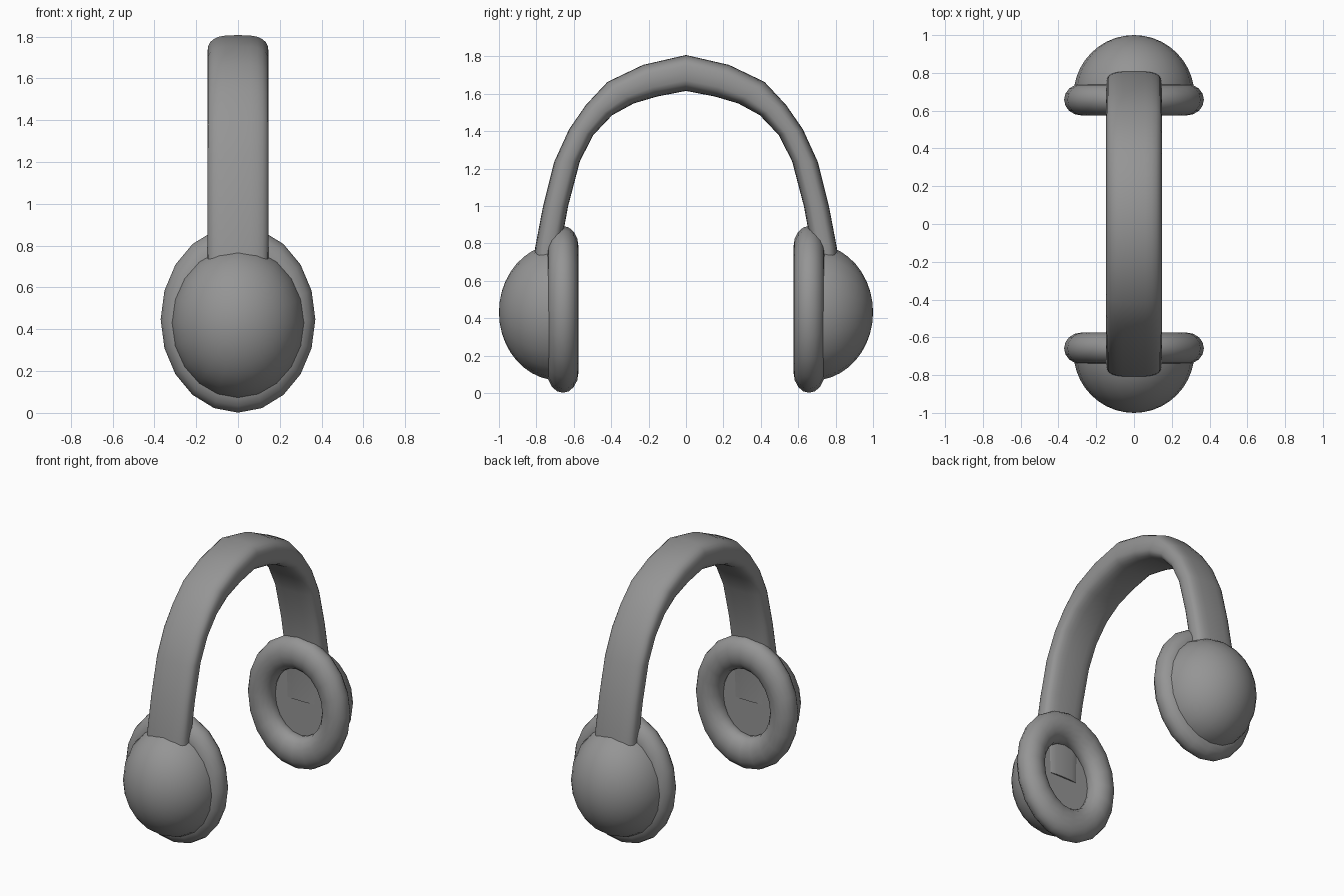
import bpy, bmesh
from math import sin, cos, pi, copysign

cube = bpy.data.objects.get("Cube")
if cube:
    bpy.data.objects.remove(cube, do_unlink=True)

grey = bpy.data.materials.new("plain_grey")
grey.use_nodes = True
colour = (0.3, 0.3, 0.3, 1)
grey.diffuse_color = colour
grey.node_tree.nodes["Principled BSDF"].inputs["Base Color"].default_value = colour

EAR_Z = 0.447


def finish(name, bm, angle):
    """Turn a bmesh into a smooth shaded object."""
    bmesh.ops.recalc_face_normals(bm, faces=bm.faces)
    mesh = bpy.data.meshes.new(name)
    bm.to_mesh(mesh)
    bm.free()
    mesh.materials.append(grey)
    obj = bpy.data.objects.new(name, mesh)
    bpy.context.collection.objects.link(obj)
    bpy.ops.object.select_all(action='DESELECT')
    obj.select_set(True)
    bpy.context.view_layer.objects.active = obj
    bpy.ops.object.shade_smooth_by_angle(angle=angle)


def loft(bm, rings, closed):
    """Skin a list of vertex loops; join the ends when closed."""
    loops = [[bm.verts.new(p) for p in ring] for ring in rings]
    pairs = list(zip(loops, loops[1:]))
    if closed:
        pairs.append((loops[-1], loops[0]))
    for a, b in pairs:
        for i in range(len(a)):
            j = (i + 1) % len(a)
            bm.faces.new((a[i], a[j], b[j], b[i]))
    return loops


def ear_cup(name, side, segments=20, steps=10):
    # Half ellipsoid with a flat inner disc
    bm = bmesh.new()
    rings = []
    for k in range(steps):
        t = pi / 2 * k / steps
        rings.append([(0.32 * cos(t) * cos(2 * pi * i / segments),
                       side * (0.68 + 0.32 * sin(t)),
                       EAR_Z - 0.015 + 0.365 * cos(t) * sin(2 * pi * i / segments))
                      for i in range(segments)])
    loops = loft(bm, rings, False)
    bm.faces.new(loops[0])
    pole = bm.verts.new((0, side, EAR_Z - 0.015))
    for i in range(segments):
        bm.faces.new((loops[-1][i], loops[-1][(i + 1) % segments], pole))
    finish(name, bm, 0.8)


def ear_cushion(name, side, segments=20, sides=16):
    # Oval ring around the inner face of the cup
    bm = bmesh.new()
    rings = []
    for k in range(segments):
        a = 2 * pi * k / segments
        ring = []
        for i in range(sides):
            b = 2 * pi * i / sides
            r = 0.28 + 0.09 * cos(b)
            ring.append((r * cos(a), side * (0.658 + 0.083 * sin(b)),
                         EAR_Z + 1.205 * r * sin(a)))
        rings.append(ring)
    loft(bm, rings, True)
    finish(name, bm, 1.2)


def headband(sides=24):
    # Outer and inner (y, z) points from the crown down into the cup
    half = [((0, 1.807), (0, 1.615)), ((.23, 1.754), (.155, 1.585)),
            ((.42, 1.663), (.28, 1.548)), ((.535, 1.54), (.395, 1.485)),
            ((.625, 1.41), (.495, 1.38)), ((.705, 1.235), (.567, 1.24)),
            ((.765, .995), (.63, 1.0)), ((.807, .775), (.667, .8)),
            ((.83, .45), (.67, .45))]
    mirrored = [((-o[0], o[1]), (-n[0], n[1])) for o, n in half[:0:-1]]
    rings = []
    for o, n in mirrored + half:
        ring = []
        for i in range(sides):
            a = 2 * pi * i / sides
            # Rounded flat cross-section
            u = copysign(abs(cos(a)) ** 0.65, cos(a))
            v = copysign(abs(sin(a)) ** 0.65, sin(a))
            w = (1 + v) / 2
            ring.append((0.147 * u, n[0] + (o[0] - n[0]) * w,
                         n[1] + (o[1] - n[1]) * w))
        rings.append(ring)
    bm = bmesh.new()
    loops = loft(bm, rings, False)
    bm.faces.new(loops[0])
    bm.faces.new(loops[-1])
    finish("headband", bm, 1.0)


headband()
for label, side in (("front", -1), ("back", 1)):
    ear_cup(label + "_ear_cup", side)
    ear_cushion(label + "_ear_cushion", side)
